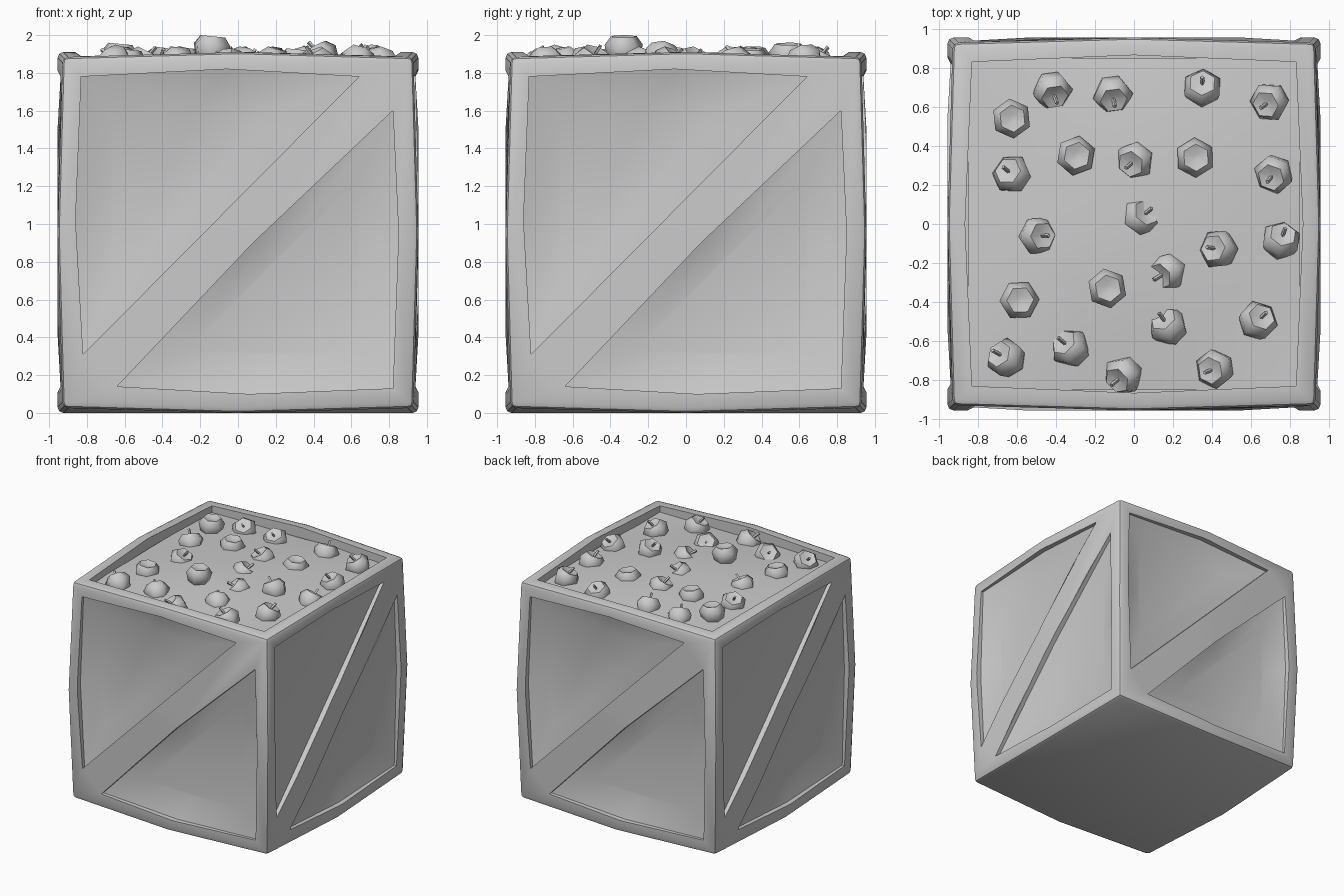
import bpy, bmesh, math, random
from mathutils import Vector, Matrix

if "Cube" in bpy.data.objects:
    bpy.data.objects.remove(bpy.data.objects["Cube"])

random.seed(4)
H = 0.955      # half size of the crate


def new_object(name, bm, angle=40):
    bmesh.ops.recalc_face_normals(bm, faces=bm.faces)
    me = bpy.data.meshes.new(name)
    bm.to_mesh(me)
    bm.free()
    ob = bpy.data.objects.new(name, me)
    bpy.context.collection.objects.link(ob)
    bpy.ops.object.select_all(action='DESELECT')
    ob.select_set(True)
    bpy.context.view_layer.objects.active = ob
    bpy.ops.object.shade_smooth_by_angle(angle=math.radians(angle))
    return ob


def loft(bm, rings, mat=Matrix()):
    """Closed solid through rings of points."""
    vs = [[bm.verts.new(mat @ Vector(p)) for p in r] for r in rings]
    n = len(vs[0])
    for a, b in zip(vs, vs[1:]):
        for i in range(n):
            j = (i + 1) % n
            bm.faces.new((a[i], a[j], b[j], b[i]))
    bm.faces.new(vs[0])
    bm.faces.new(vs[-1])


# crate body: a block whose edges bow out at the middle
bm = bmesh.new()
bmesh.ops.create_cube(bm, size=2)
bmesh.ops.subdivide_edges(bm, edges=bm.edges[:], cuts=1, use_grid_fill=True)
rim = [e for e in bm.edges if e.calc_face_angle(0) > 1]
for v in bm.verts:
    corner = all(abs(c) > 0.5 for c in v.co)
    v.co *= 0.928 if corner else H
    v.co.z += H
bmesh.ops.bevel(bm, geom=rim, offset=0.03, segments=2, profile=0.5, affect='EDGES')
body = new_object("crate_frame", bm)

# cutters: two dished triangular panels per side, leaving a diagonal brace
upper = [(-0.82, 0.31), (-0.86, 1.02), (-0.83, 1.78), (-0.06, 1.82), (0.64, 1.78)]
lower = [(-0.64, 0.14), (0.06, 0.10), (0.82, 0.13), (0.85, 0.95), (0.82, 1.60), (0.08, 0.90)]
bm = bmesh.new()
for side in range(4):
    rot = Matrix.Rotation(side * math.pi / 2, 4, 'Z')
    for poly in (upper, lower):
        cx = sum(p[0] for p in poly) / len(poly)
        cz = sum(p[1] for p in poly) / len(poly)
        rings = []
        for depth, s in ((1.1, 1), (0.91, 1), (0.855, 0.62)):
            rings.append([(cx + (x - cx) * s, -depth, cz + (z - cz) * s) for x, z in poly])
        loft(bm, rings, rot)

# cutter for the open top
outline = [(-0.83, -0.83), (0, -0.865), (0.83, -0.83), (0.865, 0),
           (0.83, 0.83), (0, 0.865), (-0.83, 0.83), (-0.865, 0)]
loft(bm, [[(x, y, z) for x, y in outline] for z in (2.1, 1.79)])
cutter = new_object("panel_cutter", bm)
cutter.hide_render = True

mod = body.modifiers.new("panels", 'BOOLEAN')
mod.object = cutter
mod.solver = 'EXACT'
# place the boolean before smoothing, then apply it
bpy.ops.object.select_all(action='DESELECT')
body.select_set(True)
bpy.context.view_layer.objects.active = body
bpy.ops.object.modifier_apply(modifier=mod.name)
bpy.data.objects.remove(cutter)
bpy.ops.object.shade_smooth_by_angle(angle=math.radians(35))

# gently mounded filling under the fruit
bm = bmesh.new()
bmesh.ops.create_grid(bm, x_segments=6, y_segments=6, size=0.85)
for v in bm.verts:
    x, y = v.co.x / 0.85, v.co.y / 0.85
    v.co.z = 1.83 + 0.05 * (1 - x * x) * (1 - y * y) + random.uniform(-0.008, 0.008)
new_object("fruit_bed", bm, 60)

# fruit: x, y, top height, stem direction in degrees (None = stem hidden)
N = None
fruit = [
    (-0.63, 0.54, 1.96, N), (-0.42, 0.69, 1.94, -70), (-0.11, 0.67, 1.94, -80),
    (0.35, 0.69, 1.94, 90), (0.70, 0.63, 1.95, -145), (-0.62, 0.25, 1.94, 140),
    (-0.30, 0.35, 1.94, N), (0.01, 0.33, 1.94, -140), (0.31, 0.34, 1.93, N),
    (0.72, 0.26, 1.94, -130), (-0.50, -0.06, 1.94, 0), (0.03, 0.03, 1.94, 40),
    (0.44, -0.13, 1.97, 170), (0.75, -0.09, 1.94, 70), (-0.59, -0.39, 1.93, N),
    (-0.14, -0.33, 2.00, N), (0.18, -0.24, 1.94, -150), (0.18, -0.53, 1.94, 125),
    (0.63, -0.50, 1.95, 45), (-0.65, -0.69, 1.95, 150), (-0.32, -0.64, 1.94, 140),
    (-0.05, -0.77, 1.93, -140), (0.42, -0.74, 1.94, -160)]


def ring(r, z, n=6):
    return [(r * math.cos(i * 2 * math.pi / n), r * math.sin(i * 2 * math.pi / n), z)
            for i in range(n)]


for k, (x, y, top, a) in enumerate(fruit):
    bm = bmesh.new()
    loft(bm, [ring(0.055, -0.085), ring(0.085, -0.04), ring(0.103, 0.03),
              ring(0.07, 0.075), ring(0.02, 0.06)],
         Matrix.Rotation(random.uniform(0, 1), 4, 'Z'))
    tilt = 0.1 if a is None else random.uniform(0.35, 0.8)
    turn = Matrix.Rotation(math.radians(a or 0), 4, 'Z') @ Matrix.Rotation(tilt, 4, 'Y')
    body_top = max((turn @ v.co).z for v in bm.verts)
    if a is not None:
        lean = Matrix.Translation((0, 0, 0.05)) @ Matrix.Rotation(0.25, 4, 'Y')
        loft(bm, [ring(0.009, 0, 4), ring(0.011, 0.065, 4)], lean)
    place = Matrix.Translation((x, y, top - body_top)) @ turn
    bmesh.ops.transform(bm, matrix=place, verts=bm.verts)
    new_object("fruit_%02d" % (k + 1), bm, 60)
